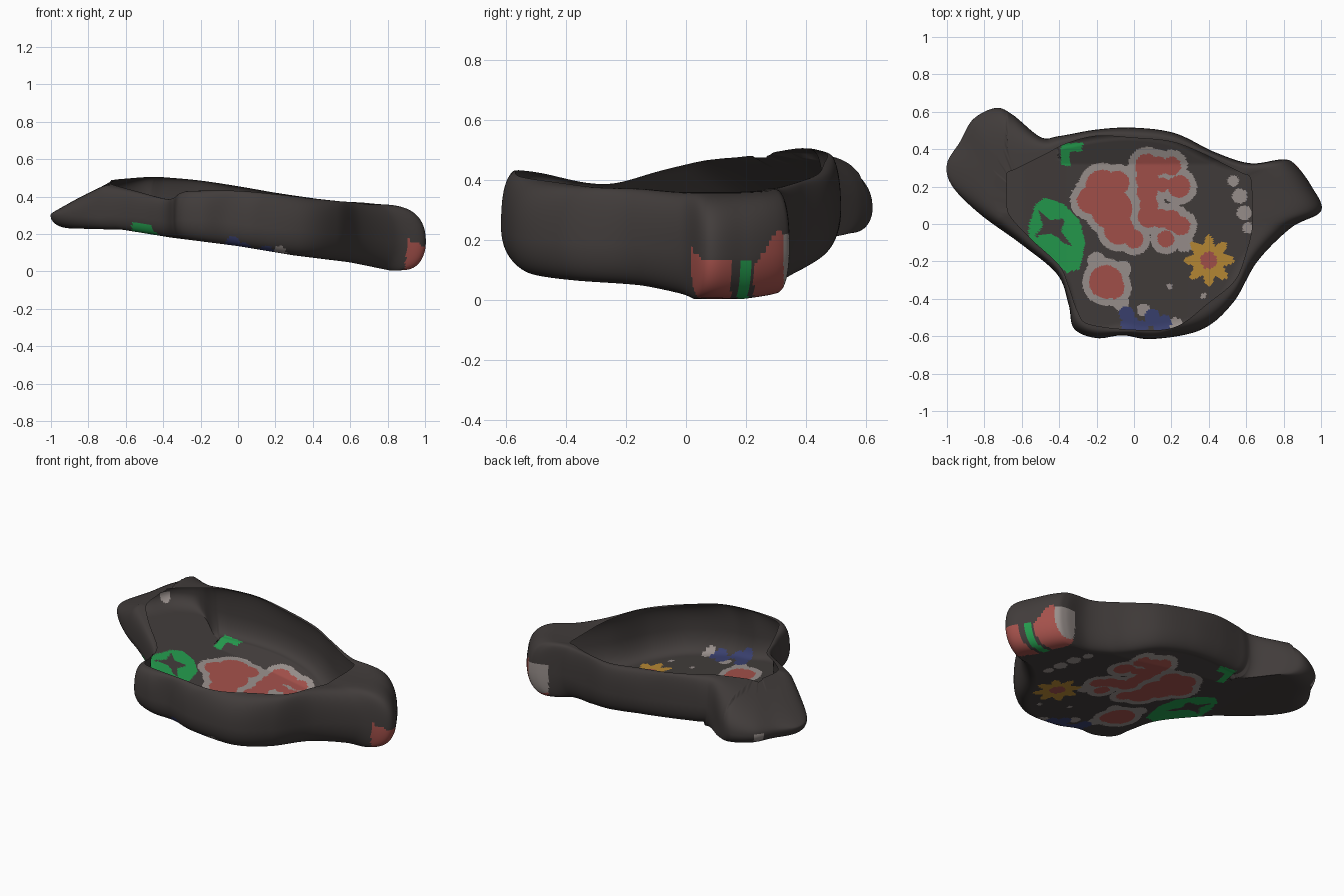
import bpy, bmesh, math

if "Cube" in bpy.data.objects:
    bpy.data.objects.remove(bpy.data.objects["Cube"])

# Materials
COLOURS = {
    "charcoal": (0.054, 0.046, 0.044), "stone_grey": (0.32, 0.28, 0.265),
    "brick_red": (0.37, 0.082, 0.070), "leaf_green": (0.018, 0.33, 0.075),
    "ochre": (0.48, 0.25, 0.035), "navy": (0.042, 0.052, 0.16)}
CHAR, GREY, RED, GREEN, OCHRE, NAVY = range(6)

# Stations round the shell: opening edge x, y, z and widest outline x, y
STATIONS = [
    (.63, .05, .36, 1.0, .07), (.63, .17, .36, .95, .2), (.62, .25, .365, .86, .32),
    (.58, .27, .37, .79, .345), (.5, .31, .375, .62, .325), (.36, .38, .395, .43, .385),
    (.2, .44, .42, .22, .485), (0, .46, .455, 0, .515), (-.2, .47, .485, -.2, .505),
    (-.36, .43, .5, -.4, .47), (-.46, .38, .505, -.5, .465), (-.6, .31, .495, -.65, .585),
    (-.64, .29, .49, -.74, .62), (-.68, .27, .48, -.86, .56), (-.68, .22, .48, -.93, .44),
    (-.68, .17, .475, -1.0, .32), (-.68, .11, .47, -.97, .2), (-.66, .04, .46, -.82, .05),
    (-.55, -.08, .43, -.6, -.11), (-.40, -.22, .39, -.41, -.27), (-.35, -.33, .39, -.35, -.43),
    (-.3, -.47, .42, -.32, -.56), (-.24, -.535, .43, -.2, -.61), (0, -.565, .43, -.06, -.595),
    (.22, -.55, .41, .1, -.615), (.4, -.42, .39, .36, -.565), (.54, -.3, .375, .53, -.42),
    (.6, -.15, .37, .66, -.2), (.63, -.03, .36, .84, -.02)]
# Height of the underside along x
FLOOR = [(-1.1, .235), (-.6, .222), (-.35, .18), (0, .135), (.3, .085), (.6, .048), (.82, .003), (1.1, .02)]


def floor_z(x, y):
    for (a, za), (b, zb) in zip(FLOOR, FLOOR[1:]):
        if x <= b:
            return za + (zb - za) * (x - a) / (b - a) + max(0, y - .32) * .3 * (x > -.4)
    return FLOOR[-1][1]


def spline(pts, steps):
    """Closed Catmull-Rom through tuples."""
    n, out = len(pts), []
    for i in range(n):
        p = [pts[(i + k - 1) % n] for k in range(4)]
        for s in range(steps):
            t = s / steps
            out.append([0.5 * (2 * b + (c - a) * t + (2 * a - 5 * b + 4 * c - d) * t * t
                               + (3 * b - a - 3 * c + d) * t ** 3) for a, b, c, d in zip(*p)])
    return out


# Painted shapes, seen from above
RED_BLOBS = [(-.17, .2, .09), (-.23, .13, .075), (-.09, .22, .065), (-.12, .08, .11), (-.08, -.03, .08),
             (0, -.08, .05), (.07, .31, .065), (.13, .31, .05), (.2, .31, .05), (.24, .2, .06),
             (.07, .24, .06), (.07, .17, .055), (.08, .1, .05), (.15, .21, .04), (.08, .04, .06),
             (.14, .03, .05), (.2, .02, .055), (.25, -.01, .05), (.17, -.08, .045),
             (-.15, -.31, .09), (-.11, -.34, .06)]
GREY_BLOBS = [(-.2, -.2, .05), (-.06, -.24, .045), (-.07, -.42, .045), (.53, .23, .03), (.565, .15, .04),
              (.59, .06, .04), (.61, -.02, .03), (.19, -.335, .015), (.37, -.385, .016), (.05, -.46, .035),
              (.22, -.54, .04), (.27, -.1, .05)]
NAVY_BLOBS = [(-.04, -.48, .04), (-.02, -.54, .05), (.04, -.55, .035), (.1, -.5, .045), (.15, -.54, .045),
              (.17, -.52, .035)]
GREEN_RING = [(-.48, .14), (-.38, .11), (-.29, .02), (-.26, -.1), (-.29, -.24), (-.36, -.26),
              (-.41, -.21), (-.49, -.21), (-.57, -.14), (-.56, 0), (-.53, .1)]
RING_HOLE = [(-.51, .08), (-.45, .02), (-.37, .03), (-.39, -.04), (-.33, -.12), (-.38, -.10),
             (-.41, -.07), (-.45, -.05), (-.53, -.07), (-.49, -.01)]
GREEN_HOOK = [(-.39, .43), (-.27, .435), (-.28, .39), (-.345, .385), (-.34, .31), (-.39, .315)]


def in_blobs(x, y, blobs, grow=0):
    return any((x - a) ** 2 + (y - b) ** 2 < (r + grow) ** 2 for a, b, r in blobs)


def in_poly(x, y, poly):
    hit = False
    for (ax, ay), (bx, by) in zip(poly, poly[1:] + poly[:1]):
        if (ay > y) != (by > y) and x < ax + (bx - ax) * (y - ay) / (by - ay):
            hit = not hit
    return hit


def paint(x, y, z):
    # End of the right lobe: two red patches and a green stripe
    if x + 0.6 * y > 0.91:
        if y < .15:
            return RED if z < max(.135, .19 - max(y, 0)) else CHAR
        if .18 < y + .1 * (.1 - z) < .215 and z < .13:
            return GREEN
        if y > .225 and z < .12 + 1.5 * (y - .23) and z < .225:
            return RED if y < .325 else GREY
        return CHAR
    if in_blobs(x, y, [(-.88, .54, .03)]):
        return GREY if z < .31 else CHAR
    if z > floor_z(x, y) + .05:
        return CHAR
    # Eight-pointed flower
    r, a = math.hypot(x - .4, y + .195), math.atan2(y + .195, x - .4)
    if r < .045:
        return RED
    if r < .112 + .025 * math.cos(8 * a):
        return OCHRE
    if in_poly(x, y, GREEN_HOOK) or in_poly(x, y, GREEN_RING) and not in_poly(x, y, RING_HOLE):
        return GREEN
    if in_blobs(x, y, NAVY_BLOBS):
        return NAVY
    if in_blobs(x, y, RED_BLOBS):
        return RED
    if in_blobs(x, y, RED_BLOBS, .037) or in_blobs(x, y, GREY_BLOBS):
        return GREY
    return CHAR


EDGE, FLAT, ROUND = .87, 75, 22     # floor share of the radius, floor rings, wall rings


def column(st):
    """Points from near the floor centre out, round the edge and up to the opening."""
    rx, ry, rz, ox, oy = st
    pts = []
    zf = floor_z(ox * EDGE, oy * EDGE)
    left = min(1, max(0, (-ox - .55) / .2))      # how far into the left lobe
    right = min(1, max(0, (ox - .7) / .2))       # how far into the right lobe
    zm = zf + (.42 - .13 * left) * (rz - zf)
    for i in range(1, FLAT + 1):
        k = EDGE * i / FLAT
        pts.append((ox * k, oy * k, floor_z(ox * k, oy * k)))
    for i in range(1, ROUND + 1):                # rounded lower edge
        p = math.pi / 2 * i / ROUND
        k = EDGE + (1 - EDGE) * math.sin(p) ** .8
        pts.append((ox * k, oy * k, zf + (zm - zf) * (1 - math.cos(p))))
    for i in range(1, ROUND + 1):                # wall and shoulder
        p = math.pi / 2 * i / ROUND
        k = math.cos(p) ** (.6 - .12 * right) if i < ROUND else 0
        x = rx + (ox - rx) * k
        roof = min(rz, .475 + (x + .68) * .45) if x < -.68 else rz   # left lobe thins to its tip
        pts.append((x, ry + (oy - ry) * k, zm + (roof - zm) * math.sin(p) ** .85))
    return pts


# Open hollow shell
bm = bmesh.new()
cols = [[bm.verts.new(p) for p in column(s)] for s in spline(STATIONS, 14)]
centre = bm.verts.new((0, 0, floor_z(0, 0)))
for a, b in zip(cols, cols[1:] + cols[:1]):
    bm.faces.new((centre, b[0], a[0])).material_index = paint(0, 0, 0)
    for i in range(len(a) - 1):
        f = bm.faces.new((a[i], b[i], b[i + 1], a[i + 1]))
        if i < FLAT + ROUND + 6:
            f.material_index = paint(*f.calc_center_median())
for f in bm.faces:
    f.smooth = True
mesh = bpy.data.meshes.new("painted_shell")
bm.to_mesh(mesh)
bm.free()
for name, c in COLOURS.items():
    m = bpy.data.materials.new(name)
    m.diffuse_color = (*c, 1)
    m.use_nodes = True
    m.node_tree.nodes["Principled BSDF"].inputs["Base Color"].default_value = m.diffuse_color
    mesh.materials.append(m)
bpy.context.collection.objects.link(bpy.data.objects.new("painted_shell", mesh))
